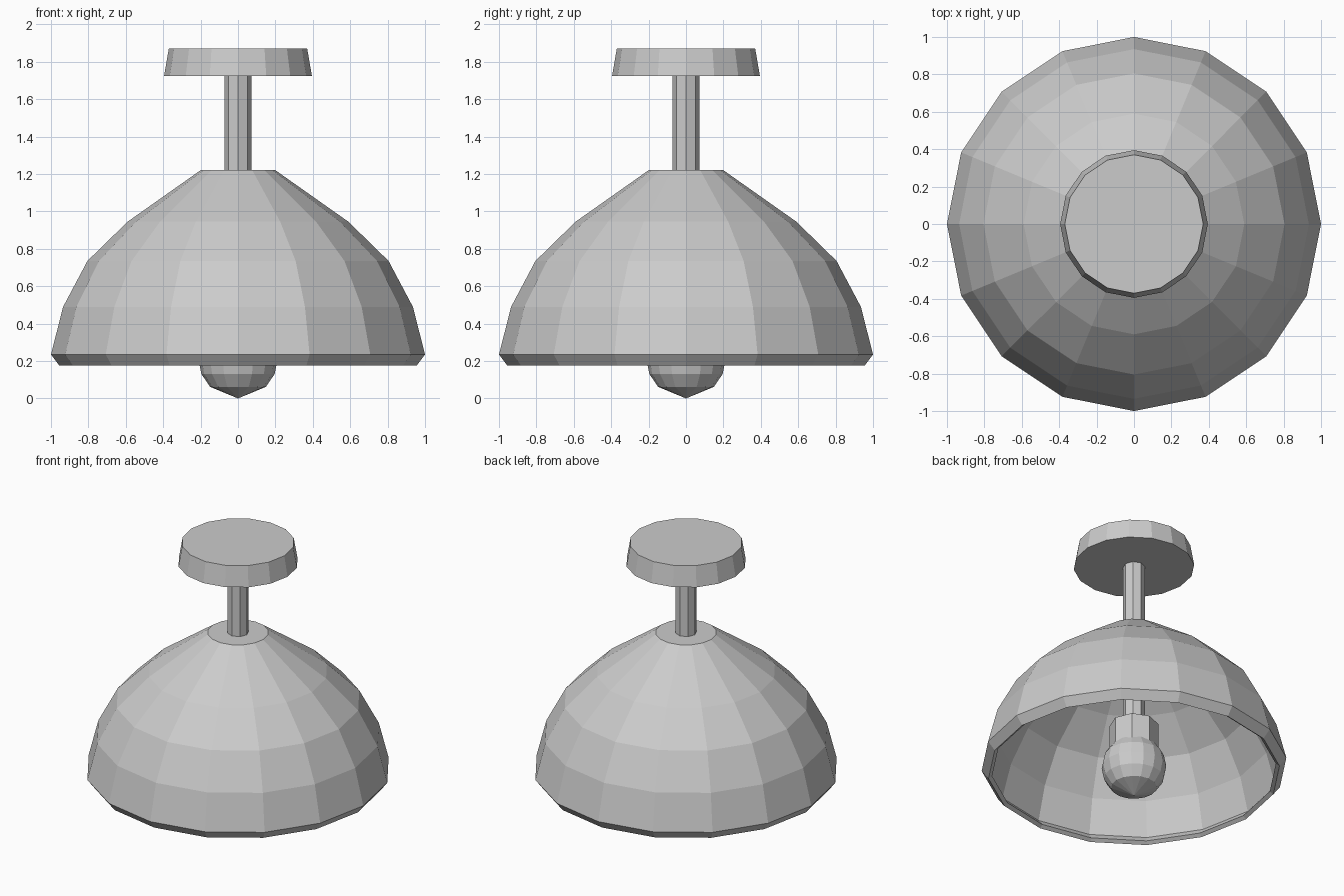
import bpy, bmesh, math

old = bpy.data.objects.get("Cube")
if old:
    bpy.data.objects.remove(old, do_unlink=True)

# One plain grey for every part
grey = bpy.data.materials.new("light_grey")
grey.use_nodes = True
colour = (0.6, 0.6, 0.6, 1)
grey.diffuse_color = colour
grey.node_tree.nodes["Principled BSDF"].inputs["Base Color"].default_value = colour


def turned(name, profile, sides, cap_top=True, cap_bottom=True):
    """Turn a (radius, height) profile, listed top to bottom, about z."""
    bm = bmesh.new()
    rings = []
    for r, z in profile:
        if r == 0:
            rings.append([bm.verts.new((0, 0, z))] * sides)
        else:
            turns = [math.tau * i / sides for i in range(sides)]
            rings.append([bm.verts.new((r * math.cos(a), r * math.sin(a), z)) for a in turns])
    for upper, lower in zip(rings, rings[1:]):
        for i in range(sides):
            j = (i + 1) % sides
            corners = [upper[i], lower[i], lower[j], upper[j]]
            bm.faces.new(list(dict.fromkeys(corners)))
    if cap_top:
        bm.faces.new(rings[0])
    if cap_bottom:
        bm.faces.new(rings[-1][::-1])
    mesh = bpy.data.meshes.new(name)
    bm.to_mesh(mesh)
    bm.free()
    mesh.materials.append(grey)
    obj = bpy.data.objects.new(name, mesh)
    bpy.context.collection.objects.link(obj)
    return obj


# Ceiling mount and rod
turned("ceiling_mount", [(0.37, 1.87), (0.395, 1.725)], 16)
turned("rod", [(0.071, 1.74), (0.071, 0.5)], 8)

# Hollow domed shade with a turned-in rim
shade = turned("shade", [(0.2, 1.22), (0.59, 0.945), (0.805, 0.735), (0.935, 0.49),
                         (1.0, 0.235), (0.955, 0.175)], 16, cap_bottom=False)
shell = shade.modifiers.new("shell", "SOLIDIFY")
shell.thickness = 0.03
shell.offset = -1

# Socket and faceted bulb with a pointed tip
turned("socket", [(0.16, 0.53), (0.16, 0.34)], 8)
R = 0.212
arc = [(R * math.cos(math.radians(a)), R + R * math.sin(math.radians(a)))
       for a in (45, 22.5, 0, -22.5, -45)]
turned("bulb", [(0, 2 * R)] + arc + [(0, 0)], 16, cap_top=False, cap_bottom=False)
